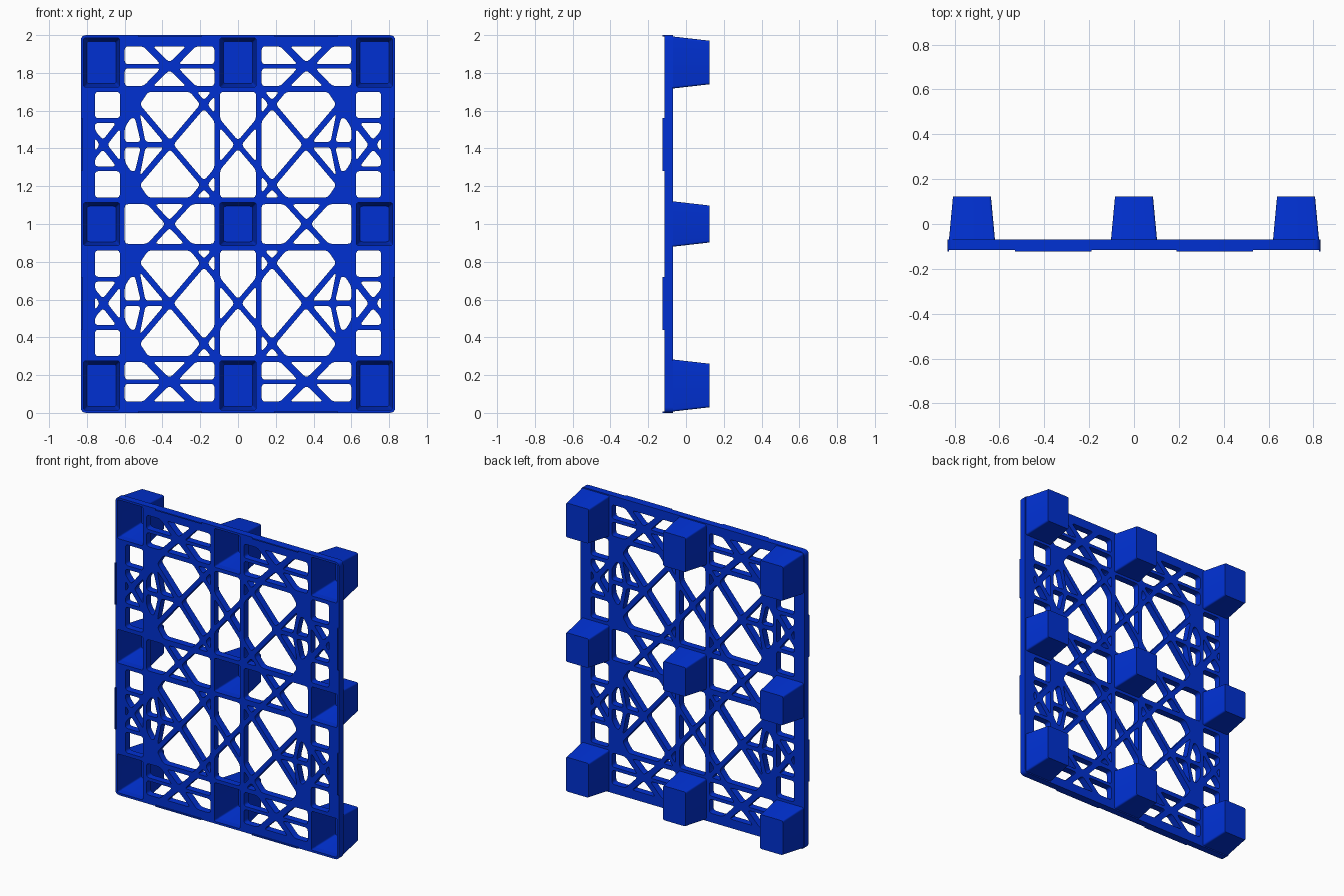
import bpy, bmesh
from mathutils import Vector, Matrix

cube = bpy.data.objects.get("Cube")
if cube:
    bpy.data.objects.remove(cube, do_unlink=True)

# Single plastic colour
blue = bpy.data.materials.new("blue_plastic")
blue.use_nodes = True
color = (0.0, 0.03, 0.65, 1)
blue.diffuse_color = color
blue.node_tree.nodes["Principled BSDF"].inputs["Base Color"].default_value = color

FRONT, BACK, TIP, LIP = -0.115, -0.069, 0.1235, -0.1235


def rounded(points, radius=0.02, steps=4):
    """Round every corner of a 2D polygon."""
    out = []
    for i, p in enumerate(points):
        p = Vector(p)
        ends = []
        for q in (points[i - 1], points[(i + 1) % len(points)]):
            d = Vector(q) - p
            ends.append(p + d.normalized() * min(radius, d.length * 0.4))
        for s in range(steps + 1):
            t = s / steps
            out.append(ends[0] * (1 - t) ** 2 + p * 2 * t * (1 - t) + ends[1] * t * t)
    return out


def rectangle(cx, cz, hx, hz):
    return [(cx + hx, cz + hz), (cx - hx, cz + hz), (cx - hx, cz - hz), (cx + hx, cz - hz)]


def mirrored(points, axes):
    """Repeat a polygon by mirroring it about each (axis, centre)."""
    shapes = [points]
    for axis, c in axes:
        for s in list(shapes):
            shapes.append([(2 * c - x, z) if axis == "x" else (x, 2 * c - z) for x, z in s])
    return shapes


def finish(obj):
    obj.data.materials.clear()
    obj.data.materials.append(blue)
    bpy.ops.object.select_all(action="DESELECT")
    obj.select_set(True)
    bpy.context.view_layer.objects.active = obj
    bpy.ops.object.shade_smooth_by_angle()


def add_mesh(name, bm):
    bmesh.ops.recalc_face_normals(bm, faces=bm.faces)
    mesh = bpy.data.meshes.new(name)
    bm.to_mesh(mesh)
    bm.free()
    obj = bpy.data.objects.new(name, mesh)
    bpy.context.collection.objects.link(obj)
    finish(obj)


X0, Z1 = ("x", 0), ("z", 1)
XP, ZP, ZT = ("x", 0.3625), ("z", 1.42), ("z", 1.835)
ALL = (ZP, X0, Z1)

# Openings between the ribs, each with its mirror planes
openings = [
    # End panels
    ([(.60, 1.94), (.50, 1.94), (.41, 1.846), (.60, 1.846)], (XP, ZT, X0, Z1)),
    ([(.45, 1.94), (.275, 1.94), (.3625, 1.855)], (ZT, X0, Z1)),
    # Middle panels
    ([(.60, 1.105), (.48, 1.105), (.385, 1), (.48, .895), (.60, .895)], (XP, X0)),
    ([(.44, 1.105), (.285, 1.105), (.3625, 1.02)], (Z1, X0)),
    # Large lattice panels
    ([(.475, 1.70), (.255, 1.70), (.20, 1.633), (.36, 1.444), (.52, 1.633)], ALL),
    ([(.18, 1.655), (.218, 1.70), (.142, 1.70)], ALL),
    ([(.162, 1.632), (.125, 1.676), (.125, 1.588)], ALL),
    ([(.125, 1.545), (.18, 1.61), (.342, 1.42), (.18, 1.23), (.125, 1.295)], (X0, Z1)),
    ([(.52, 1.585), (.393, 1.434), (.49, 1.434)], ALL),
    ([(.60, 1.51), (.568, 1.56), (.545, 1.56), (.515, 1.434), (.60, 1.434)], ALL),
    # Centre column
    ([(.095, 1.70), (-.095, 1.70), (-.095, 1.554), (0, 1.442), (.095, 1.554)], (ZP, Z1)),
    ([(.095, 1.51), (.018, 1.42), (.095, 1.33)], (X0, Z1)),
    # Side columns
    (rectangle(.691, 1.63, .066, .07), ALL),
    ([(.757, 1.535), (.645, 1.535), (.715, 1.445), (.757, 1.495)], ALL),
    ([(.757, 1.455), (.732, 1.42), (.757, 1.385)], (X0, Z1)),
    ([(.625, 1.505), (.692, 1.42), (.625, 1.335)], (X0, Z1)),
]

# Leg positions: name, centre and half size
legs = []
for row, cz, hz in (("bottom", .145, .1375), ("middle", 1, .12), ("top", 1.855, .1375)):
    for side, cx in (("right", -.7225), ("centre", 0), ("left", .7225)):
        legs.append((f"{row}_{side}_leg", cx, cz, .1025, hz))

# Deck: filled outline with all openings and leg mouths
outlines = [rounded(rectangle(0, 1, .832, 1), .03)]
for points, axes in openings:
    outlines += [rounded(s) for s in mirrored(points, axes)]
for name, cx, cz, hx, hz in legs:
    outlines.append(rounded(rectangle(cx, cz, hx - .007, hz - .007), .012))

curve = bpy.data.curves.new("deck_profile", "CURVE")
curve.dimensions = "2D"
curve.fill_mode = "BOTH"
curve.extrude = (BACK - FRONT) / 2
for outline in outlines:
    spline = curve.splines.new("POLY")
    spline.points.add(len(outline) - 1)
    for point, p in zip(spline.points, outline):
        point.co = (p.x, p.y, 0, 1)
    spline.use_cyclic_u = True
profile = bpy.data.objects.new("deck_profile", curve)
bpy.context.collection.objects.link(profile)
bpy.context.view_layer.update()
filled = bpy.data.meshes.new_from_object(
    profile.evaluated_get(bpy.context.evaluated_depsgraph_get()))
bpy.data.objects.remove(profile, do_unlink=True)
bm = bmesh.new()
bm.from_mesh(filled)
bmesh.ops.remove_doubles(bm, verts=bm.verts, dist=1e-5)
bm.transform(Matrix.Translation((0, (FRONT + BACK) / 2, 0)) @ Matrix.Rotation(1.5707963, 4, "X"))
add_mesh("deck", bm)
bpy.data.meshes.remove(filled)

# Legs: tapered hollow cups, open to the front
for name, cx, cz, hx, hz in legs:
    bm = bmesh.new()
    rings = []
    # Each ring: inset in x, inset in z, depth
    for ix, iz, y in ((.007, .007, BACK), (0, 0, BACK), (.018, .022, TIP), (.026, .026, TIP - .01)):
        shape = rounded(rectangle(cx, cz, hx - ix, hz - iz), .012)
        rings.append([bm.verts.new((p.x, y, p.y)) for p in shape])
    n = len(rings[0])
    for a, b in ((0, 1), (1, 2), (3, 0)):
        for i in range(n):
            j = (i + 1) % n
            bm.faces.new((rings[a][i], rings[a][j], rings[b][j], rings[b][i]))
    bm.faces.new(rings[2])
    bm.faces.new(rings[3])
    add_mesh(name, bm)

# Low retaining lips along the deck edges
lips = mirrored(rectangle(.828, 1.42, .004, .14), (X0, Z1))
lips += mirrored(rectangle(.36, 1.996, .17, .004), (X0, Z1))
for k, shape in enumerate(lips):
    bm = bmesh.new()
    base = bm.faces.new([bm.verts.new((x, FRONT, z)) for x, z in shape])
    top = bmesh.ops.extrude_face_region(bm, geom=[base])["geom"]
    bmesh.ops.translate(bm, vec=(0, LIP - FRONT, 0),
                        verts=[v for v in top if isinstance(v, bmesh.types.BMVert)])
    add_mesh(f"edge_lip_{k + 1}", bm)
